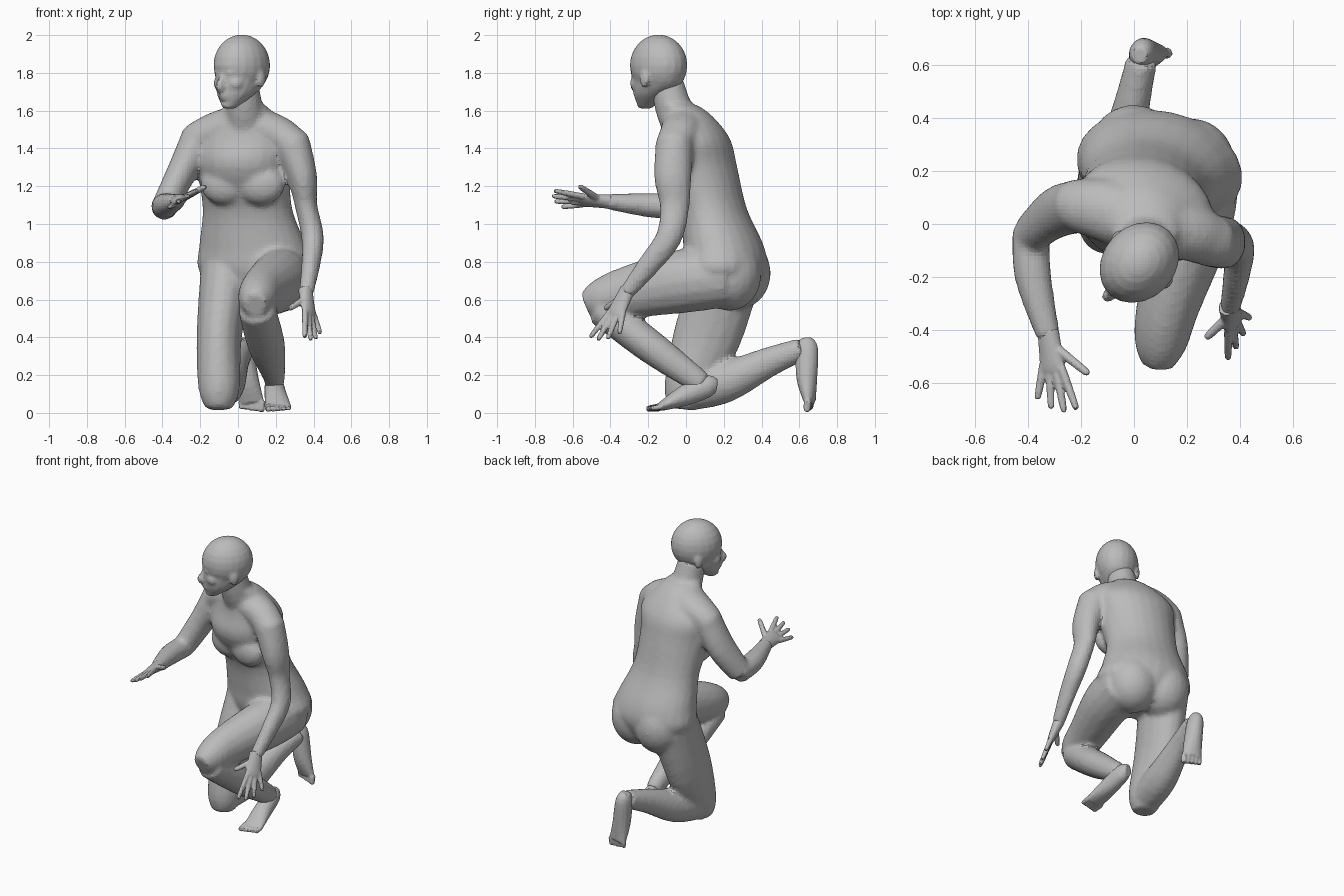
import bpy, bmesh, math
from mathutils import Vector, Matrix

cube = bpy.data.objects.get("Cube")
if cube:
    bpy.data.objects.remove(cube)

shade = 0.5
colour = (shade, shade, shade, 1)
grey = bpy.data.materials.new("plain grey")
grey.use_nodes = True
grey.diffuse_color = colour
grey.node_tree.nodes["Principled BSDF"].inputs["Base Color"].default_value = colour

RIGHTWARD, UP = Vector((1, 0, 0)), Vector((0, 0, 1))


def smooth_rows(rows, steps=4):
    """Pass a smooth curve through the rows, position and radii together."""
    padded = [rows[0], *rows, rows[-1]]
    result = []
    for segment in zip(padded, padded[1:], padded[2:], padded[3:]):
        for step in range(steps):
            t = step / steps
            result.append([b + t / 2 * (c - a + t * (2 * a - 5 * b + 4 * c - d + t * (3 * (b - c) + d - a)))
                           for a, b, c, d in zip(*segment)])
    return result + [rows[-1]]


def tube(bm, rows, side=RIGHTWARD, axis=None, sides=16):
    """Closed tube through rows of x, y, z, radius along side, other radius."""
    rows = smooth_rows(rows)
    centres = [Vector(row[:3]) for row in rows]
    last = len(rows) - 1
    rings = []
    for i, (row, centre) in enumerate(zip(rows, centres)):
        tangent = axis or (centres[min(i + 1, last)] - centres[max(i - 1, 0)]).normalized()
        across = (side - tangent * side.dot(tangent)).normalized()
        depth = tangent.cross(across)
        ring = []
        for k in range(sides):
            angle = math.tau * k / sides
            offset = across * math.cos(angle) * row[3] + depth * math.sin(angle) * row[-1]
            ring.append(bm.verts.new(centre + offset))
        rings.append(ring)
    for lower, upper in zip(rings, rings[1:]):
        for k in range(sides):
            bm.faces.new((lower[k - 1], lower[k], upper[k], upper[k - 1]))
    bm.faces.new(rings[0][::-1])
    bm.faces.new(rings[-1])


def ball(bm, centre, radii, yaw):
    place = Matrix.Translation(centre) @ Matrix.Rotation(yaw, 4, 'Z') @ Matrix.Diagonal((*radii, 1))
    bmesh.ops.create_uvsphere(bm, u_segments=20, v_segments=12, radius=1, matrix=place)


def digit(bm, base, tip, radius, side):
    """Finger or toe, tapered and blunt at the end."""
    near_tip = base.lerp(tip, 0.9)
    tube(bm, [(*base, radius * 1.1), (*base.lerp(tip, 0.5), radius),
              (*near_tip, radius * 0.85), (*tip, radius * 0.5)], side, sides=8)


def finish(name, bm, voxel, passes):
    """Fuse the overlapping volumes into one evenly faceted skin."""
    bmesh.ops.recalc_face_normals(bm, faces=bm.faces)
    mesh = bpy.data.meshes.new(name)
    bm.to_mesh(mesh)
    bm.free()
    mesh.materials.append(grey)
    part = bpy.data.objects.new(name, mesh)
    bpy.context.scene.collection.objects.link(part)
    fuse = part.modifiers.new("fuse", 'REMESH')
    fuse.mode = 'VOXEL'
    fuse.voxel_size = voxel
    soften = part.modifiers.new("soften", 'SMOOTH')
    soften.factor = 0.5
    soften.iterations = passes


# Torso, shoulder yoke and neck
body = bmesh.new()
lean = math.radians(-12)
hip_line = Vector((math.cos(lean), math.sin(lean), 0))
tube(body, [(.1, .2, .6, .16, .14), (.1, .21, .75, .31, .21), (.08, .2, .88, .29, .21),
            (.05, .14, 1.08, .24, .18), (.03, .06, 1.3, .25, .21), (.04, .05, 1.45, .26, .18),
            (.04, .01, 1.57, .16, .13), (.04, -.04, 1.63, .11, .1)], hip_line, UP, sides=24)
tube(body, [(-.22, .07, 1.45, .09, .1), (-.1, .05, 1.5, .1, .12), (.04, 0, 1.53, .1, .12),
            (.2, -.03, 1.48, .1, .11), (.28, -.06, 1.43, .09, .1)], UP)
tube(body, [(.04, 0, 1.5, .12, .12), (.035, -.06, 1.6, .1, .1), (.02, -.1, 1.74, .09, .09)])
chest, shoulder, seat = (.13, .08, .11), (.1, .1, .1), (.17, .17, .19)
for centre, size in (((-.07, -.01, 1.21), chest), ((.12, -.06, 1.21), chest),
                     ((-.21, .07, 1.44), shoulder), ((.28, -.06, 1.42), shoulder),
                     ((0, .28, .74), seat), ((.21, .23, .73), seat)):
    ball(body, centre, size, lean)

# Right leg, kneeling with the shin trailing back
tube(body, [(-.06, .22, .74, .14, .18), (-.1, .11, .4, .12, .18),
            (-.1, 0, .13, .11, .12), (-.1, -.02, .02, .07, .07)])
tube(body, [(-.1, 0, .12, .1, .11), (-.06, .2, .16, .1, .11),
            (-.01, .44, .27, .07, .08), (.03, .62, .34, .06, .06)])

# Left leg, raised knee with the foot planted
tube(body, [(.25, .22, .72, .15, .16), (.22, 0, .7, .15, .17), (.13, -.3, .64, .12, .14),
            (.1, -.45, .6, .1, .11), (.09, -.53, .57, .06, .07)])
tube(body, [(.1, -.45, .55, .1, .09), (.15, -.2, .36, .1, .09),
            (.19, .02, .2, .06, .07), (.19, .09, .15, .05, .06)])

# Left arm, hanging beside the knee
tube(body, [(.28, -.06, 1.44, .1, .1), (.34, -.07, 1.25, .08, .1), (.36, -.06, 1.1, .06, .08),
            (.395, -.09, .93, .06, .07), (.385, -.2, .78, .05, .06), (.36, -.32, .63, .04, .04)])

# Right arm, bent and reaching forward
tube(body, [(-.2, .07, 1.46, .1, .1), (-.3, .04, 1.27, .08, .1), (-.39, -.04, 1.09, .07, .08)])
tube(body, [(-.39, -.02, 1.09, .07, .07), (-.38, -.2, 1.1, .07, .065), (-.32, -.43, 1.12, .045, .04)])
finish("body", body, .016, 6)

# Head, turned toward the model's right
head = bmesh.new()
turn = math.radians(-43)
face_side = Vector((math.cos(turn), math.sin(turn), 0))
face_front = Vector((math.sin(turn), -math.cos(turn), 0))


def on_head(forward, left, height):
    return Vector((.02, -.145, height)) + face_front * forward + face_side * left


ball(head, on_head(0, 0, 1.84), (.138, .165, .163), turn)
jaw = [(.1, 1.61, .03, .03), (.05, 1.68, .09, .1), (.01, 1.75, .115, .15), (0, 1.84, .13, .16)]
tube(head, [(*on_head(forward, 0, height), *radii) for forward, height, *radii in jaw], face_side, UP)
nose = [(.14, 1.81, .01), (.16, 1.76, .018), (.175, 1.73, .023), (.15, 1.7, .02)]
tube(head, [(*on_head(forward, 0, height), radius) for forward, height, radius in nose], face_side, sides=10)
lip = (.035, .024, .008)
ball(head, on_head(.135, 0, 1.84), (.07, .03, .016), turn)  # brow
ball(head, on_head(.14, 0, 1.682), lip, turn)
ball(head, on_head(.137, 0, 1.665), lip, turn)
ball(head, on_head(.115, 0, 1.633), (.035, .03, .02), turn)  # chin
for flip in (-1, 1):
    ball(head, on_head(.137, flip * .04, 1.8), (.024, .02, .013), turn)  # eye
    ball(head, on_head(.1, flip * .055, 1.745), (.04, .045, .04), turn)  # cheek
    ball(head, on_head(-.015, flip * .128, 1.77), (.017, .03, .048), turn)  # ear
finish("head", head, .012, 3)


def build_hand(name, wrist, forward, toward_thumb, thumb_tip):
    """Palm with four fanned fingers and a thumb."""
    wrist, forward, toward_thumb = Vector(wrist), Vector(forward), Vector(toward_thumb)
    bm = bmesh.new()
    palm = ((-.03, .042, .038), (.05, .048, .03), (.11, .054, .023), (.135, .048, .016))
    tube(bm, [(*(wrist + forward * along), *radii) for along, *radii in palm], toward_thumb)
    for finger in range(4):
        spread = finger - 1.5
        reach = .17 - .012 * (spread - .3) ** 2
        base = wrist + forward * .11 + toward_thumb * spread * .027
        tip = base + forward * reach + toward_thumb * spread * .03
        digit(bm, base, tip, .016, toward_thumb)
    thumb_base = wrist + forward * .03 + toward_thumb * .02
    digit(bm, thumb_base, Vector(thumb_tip), .018, forward)
    finish(name, bm, .007, 2)


build_hand("left_hand", (.36, -.32, .63), (.14, -.44, -.88), (-.5, -.85, 0), (.27, -.43, .55))
build_hand("right_hand", (-.32, -.43, 1.12), (.12, -.99, .05), (.85, -.1, .5), (-.17, -.565, 1.2))


def build_foot(name, rows, toe_direction, toward_big_toe):
    """Heel to ball of the foot, then five toes that shrink outward."""
    toe_direction, toward_big_toe = Vector(toe_direction), Vector(toward_big_toe)
    bm = bmesh.new()
    tube(bm, rows, toward_big_toe)
    ball_of_foot = Vector(rows[-1][:3])
    for toe in range(5):
        base = ball_of_foot + toward_big_toe * (2 - toe) * .027
        digit(bm, base, base + toe_direction * (1 - .07 * toe), .02 - .0015 * toe, toward_big_toe)
    finish(name, bm, .008, 2)


build_foot("left_foot", [(.18, .16, .14, .03, .04), (.19, .11, .14, .05, .06), (.2, -.01, .09, .06, .055),
                         (.215, -.14, .03, .07, .022)], (0, -.07, -.01), (-1, 0, 0))
build_foot("right_foot", [(.02, .635, .395, .03, .03), (.03, .64, .34, .05, .06), (.05, .64, .18, .06, .055),
                          (.07, .655, .06, .068, .03)], (0, -.005, -.055), (1, -.2, 0))
